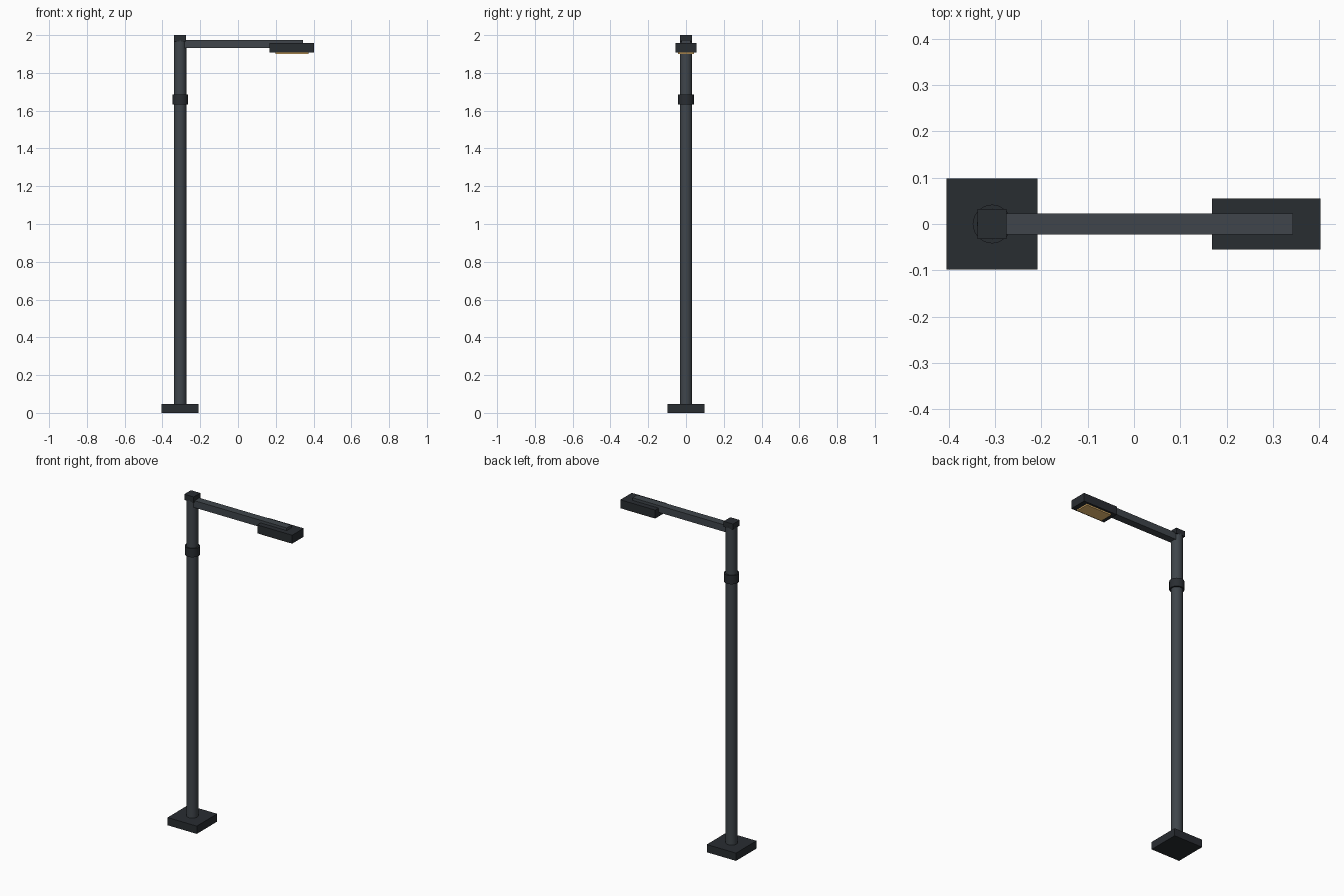
import bpy, math

if "Cube" in bpy.data.objects:
    bpy.data.objects.remove(bpy.data.objects["Cube"])

def material(name, rgb):
    m = bpy.data.materials.new(name)
    m.diffuse_color = (*rgb, 1)
    m.use_nodes = True
    m.node_tree.nodes["Principled BSDF"].inputs["Base Color"].default_value = m.diffuse_color
    return m

STEEL = material("steel_grey", (0.05, 0.06, 0.07))
DARK = material("dark_grey", (0.022, 0.026, 0.031))
WARM = material("warm_lens", (0.9, 0.55, 0.18))
PX = -0.306  # pole axis

def box(name, x0, x1, half_y, z0, z1, mat):
    bpy.ops.mesh.primitive_cube_add(size=1, location=((x0 + x1) / 2, 0, (z0 + z1) / 2))
    o = bpy.context.object
    o.name = name
    o.scale = (x1 - x0, 2 * half_y, z1 - z0)
    bpy.ops.object.transform_apply(location=False, rotation=False, scale=True)
    o.data.materials.append(mat)
    return o

def tube(name, radius, z0, z1, mat):
    bpy.ops.mesh.primitive_cylinder_add(vertices=16, radius=radius, depth=z1 - z0,
                                        location=(PX, 0, (z0 + z1) / 2))
    o = bpy.context.object
    o.name = name
    o.data.materials.append(mat)
    bpy.ops.object.shade_smooth_by_angle(angle=math.radians(35))
    return o

# Base, pole, collar and cap
box("base_plate", PX - 0.098, PX + 0.098, 0.098, 0, 0.047, DARK)
tube("pole", 0.033, 0.047, 1.972, STEEL)
tube("pole_collar", 0.042, 1.633, 1.685, DARK)
box("pole_cap", PX - 0.032, PX + 0.031, 0.032, 1.966, 2.0, DARK)

# Arm reaching out over the lamp head
box("arm", PX, 0.343, 0.023, 1.932, 1.974, STEEL)

# Lamp head with a lens below
box("lamp_head", 0.168, 0.402, 0.055, 1.907, 1.958, DARK)
box("lamp_lens", 0.198, 0.372, 0.042, 1.899, 1.91, WARM)
